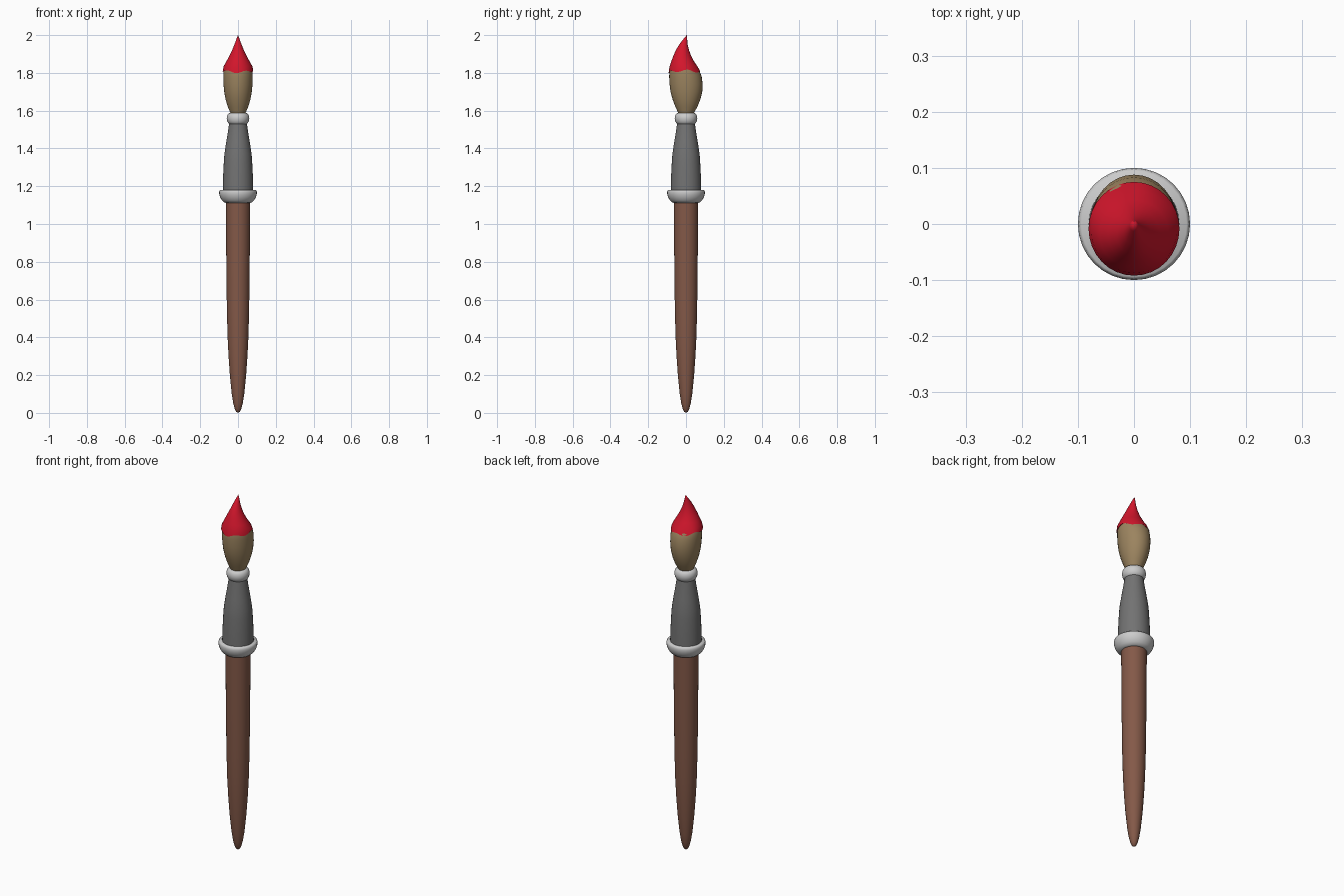
import bpy, bmesh, math

SEG = 32


def loft(name, rings, color=None, wave=None, angle=40):
    """Stack of oval rings (z, half_width_x, y_front, y_back); zero width = point."""
    bm = bmesh.new()
    loops = []
    for i, (z, rx, y0, y1) in enumerate(rings):
        cy, ry = (y0 + y1) / 2, (y1 - y0) / 2
        if rx == 0:
            loops.append([bm.verts.new((0, cy, z))])
            continue
        loop = []
        for k in range(SEG):
            a = 2 * math.pi * k / SEG
            dz = wave(a) if wave and i < 2 else 0
            loop.append(bm.verts.new((rx * math.cos(a), cy + ry * math.sin(a), z + dz)))
        loops.append(loop)
    for a, b in zip(loops, loops[1:]):
        for k in range(SEG):
            n = (k + 1) % SEG
            if len(a) == 1:
                bm.faces.new((a[0], b[n], b[k]))
            elif len(b) == 1:
                bm.faces.new((a[k], a[n], b[0]))
            else:
                bm.faces.new((a[k], a[n], b[n], b[k]))
    for end in (loops[0], loops[-1]):
        if len(end) > 1:
            bm.faces.new(end)
    bmesh.ops.recalc_face_normals(bm, faces=bm.faces)
    mesh = bpy.data.meshes.new(name)
    bm.to_mesh(mesh)
    bm.free()
    obj = bpy.data.objects.new(name, mesh)
    bpy.context.collection.objects.link(obj)
    if color:
        mat = bpy.data.materials.new(name + "_color")
        mat.diffuse_color = (*color, 1)
        mesh.materials.append(mat)
    bpy.ops.object.select_all(action='DESELECT')
    obj.select_set(True)
    bpy.context.view_layer.objects.active = obj
    bpy.ops.object.shade_smooth_by_angle(angle=math.radians(angle))
    return obj


def lathe(name, profile, color=None, angle=40):
    """Round part from (z, radius) pairs."""
    return loft(name, [(z, r, -r, r) for z, r in profile], color, angle=angle)


# Tapered wooden handle with rounded end
lathe("handle", [(0, 0), (0.005, 0.009), (0.02, 0.017), (0.05, 0.025), (0.1, 0.033),
                 (0.2, 0.043), (0.3, 0.050), (0.4, 0.055), (0.55, 0.059),
                 (0.8, 0.062), (1.13, 0.064)], (0.23, 0.10, 0.065))

# Flared collar between handle and ferrule
lathe("lower_collar", [(1.112, 0.064), (1.115, 0.074), (1.125, 0.085), (1.14, 0.094),
                       (1.155, 0.099), (1.168, 0.100), (1.177, 0.098), (1.181, 0.094)],
      (0.62, 0.62, 0.62), 50)

# Metal ferrule
lathe("ferrule", [(1.17, 0.081), (1.25, 0.079), (1.33, 0.075), (1.37, 0.072),
                  (1.43, 0.063), (1.49, 0.053), (1.54, 0.046)], (0.17, 0.17, 0.17))

# Small ring at the ferrule mouth
lathe("upper_ring", [(1.526, 0.042), (1.532, 0.050), (1.543, 0.057), (1.56, 0.060),
                     (1.575, 0.057), (1.585, 0.050), (1.589, 0.040)],
      (0.62, 0.62, 0.62), 50)

# Bristle bundle, bulging towards the back
loft("bristles", [(1.57, 0.034, -0.034, 0.034), (1.59, 0.041, -0.042, 0.043),
                  (1.62, 0.054, -0.056, 0.060), (1.66, 0.066, -0.071, 0.076),
                  (1.70, 0.073, -0.082, 0.086), (1.74, 0.077, -0.087, 0.088),
                  (1.78, 0.078, -0.089, 0.083), (1.81, 0.077, -0.088, 0.072),
                  (1.83, 0.073, -0.083, 0.058)], (0.33, 0.23, 0.115))

# Red paint on the tip, wavy lower edge and a slightly hooked point
loft("paint_tip", [(1.812, 0.074, -0.084, 0.068), (1.808, 0.081, -0.092, 0.075),
                   (1.835, 0.076, -0.087, 0.060), (1.86, 0.062, -0.078, 0.043),
                   (1.89, 0.046, -0.067, 0.027), (1.92, 0.031, -0.054, 0.016),
                   (1.95, 0.019, -0.036, 0.009), (1.98, 0.008, -0.013, 0.006),
                   (2.0, 0, 0.004, 0.004)], (0.65, 0.008, 0.025),
     wave=lambda a: 0.006 * math.sin(5 * a + 0.6) + 0.004 * math.cos(2 * a), angle=60)
